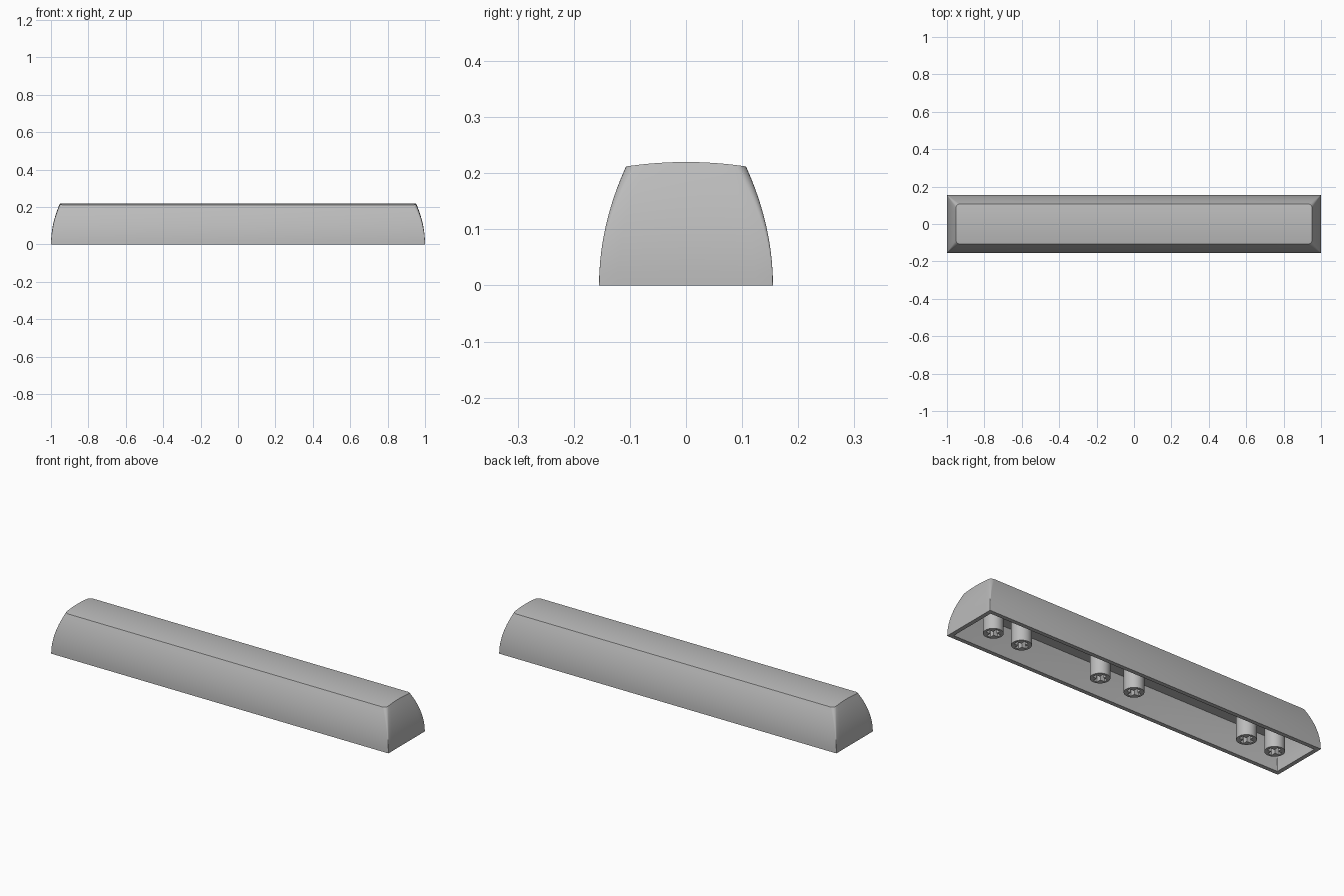
import bpy, bmesh, math

cube = bpy.data.objects.get("Cube")
if cube:
    bpy.data.objects.remove(cube, do_unlink=True)

# One plain grey plastic
grey = bpy.data.materials.new("grey plastic")
grey.use_nodes = True
COLOR = (0.5, 0.5, 0.5, 1)
grey.diffuse_color = COLOR
grey.node_tree.nodes["Principled BSDF"].inputs["Base Color"].default_value = COLOR

HX, HY, H = 1.0, 0.155, 0.212     # half length, half width, shoulder height
INSET, CROWN = 0.048, 0.008       # taper at the top, rise of the crown
WALL, CEIL = 0.022, 0.145         # wall thickness, inner ceiling height


def finish(bm, name):
    bmesh.ops.recalc_face_normals(bm, faces=bm.faces[:])
    me = bpy.data.meshes.new(name)
    bm.to_mesh(me)
    bm.free()
    me.materials.append(grey)
    ob = bpy.data.objects.new(name, me)
    bpy.context.collection.objects.link(ob)
    bpy.ops.object.select_all(action='DESELECT')
    ob.select_set(True)
    bpy.context.view_layer.objects.active = ob
    bpy.ops.object.shade_smooth_by_angle(angle=math.radians(30))
    return ob


def half_loop(hx, hy, r):
    """+x half of a rounded rectangle, from -y to +y."""
    corner = [(hx - r + r * math.sin(a), -hy + r - r * math.cos(a))
              for a in (math.radians(18 * i) for i in range(6))]
    end = [(hx, (hy - r) * (i / 5 - 1)) for i in range(1, 10)]
    return corner + end + [(x, -y) for x, y in reversed(corner)]


def ring(bm, z, off, crown):
    """Closed ring of the cap at height z, offset inward by off."""
    t = z / H
    inset = INSET * t * t + off
    hy = HY - inset
    pts = half_loop(HX - inset, hy, 0.002 + 0.018 * t * t)
    pts += [(-x, y) for x, y in reversed(pts)]
    return [bm.verts.new((x, y, z + crown * t * (1 - (y / hy) ** 2)))
            for x, y in pts]


def bridge(bm, a, b):
    n = len(a)
    for i in range(n):
        j = (i + 1) % n
        bm.faces.new((a[i], a[j], b[j], b[i]))


def cap(bm, loop):
    """Close a ring with strips running from end to end."""
    n = len(loop)
    for i in range(n // 2 - 1):
        bm.faces.new((loop[i], loop[i + 1], loop[n - 2 - i], loop[n - 1 - i]))


# Hollow shell with bowed sides and a crowned top
bm = bmesh.new()
outer = [ring(bm, H * i / 10, 0, CROWN) for i in range(11)]
inner = [ring(bm, CEIL * i / 6, WALL, 0) for i in range(7)]
for loops in (outer, inner):
    for a, b in zip(loops, loops[1:]):
        bridge(bm, a, b)
    cap(bm, loops[-1])
bridge(bm, outer[0], inner[0])    # bottom rim
finish(bm, "key_shell")


def stem(name, x):
    """Round post with a cross-shaped socket in its lower end."""
    R, A, B, DEPTH = 0.048, 0.035, 0.011, 0.065
    bm = bmesh.new()
    circle = [(R * math.cos(math.tau * i / 32), R * math.sin(math.tau * i / 32))
              for i in range(32)]
    cross = []
    for k in range(4):
        c, s = round(math.cos(k * math.pi / 2)), round(math.sin(k * math.pi / 2))
        cross += [(px * c - py * s, px * s + py * c)
                  for px, py in ((A, -B), (A, B), (B, B))]

    def loop(pts, z):
        return [bm.verts.new((x + px, py, z)) for px, py in pts]

    low, top = loop(circle, 0), loop(circle, CEIL + 0.01)
    mouth, floor = loop(cross, 0), loop(cross, DEPTH)
    bridge(bm, low, top)
    bridge(bm, mouth, floor)
    bm.faces.new(top)
    bm.faces.new(floor)
    edges = [bm.edges.get((l[i - 1], l[i])) for l in (low, mouth) for i in range(len(l))]
    bmesh.ops.triangle_fill(bm, edges=edges, use_beauty=True)
    finish(bm, name)


# Middle pair and a pair of posts near each end
for name, x in (("centre_stem", 0), ("offset_stem", 0.205),
                ("left_inner_stem", 0.68), ("left_outer_stem", 0.85),
                ("right_inner_stem", -0.68), ("right_outer_stem", -0.85)):
    stem(name, x)
